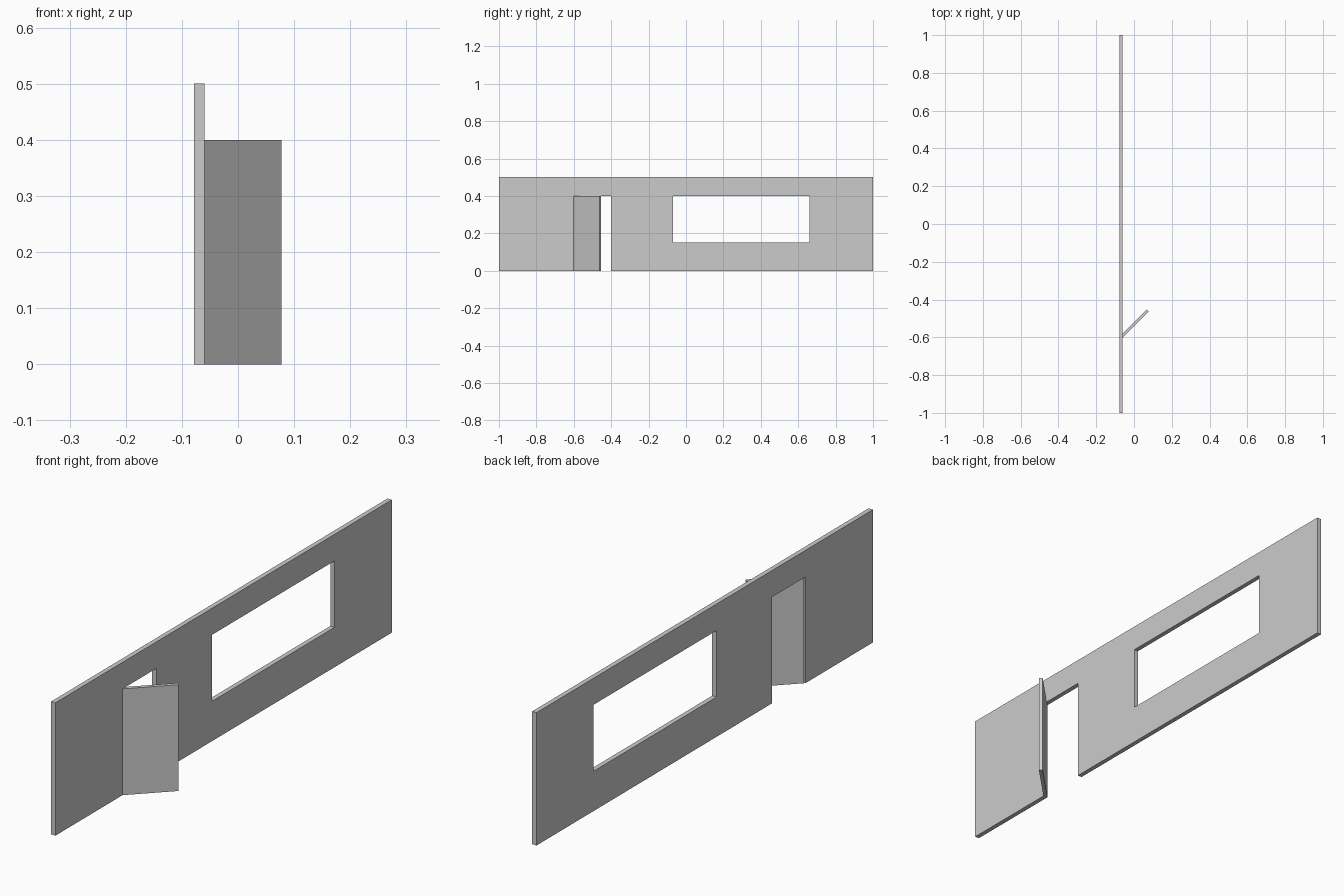
import bpy, bmesh
from math import radians
from mathutils import Matrix, Vector

if "Cube" in bpy.data.objects:
    bpy.data.objects.remove(bpy.data.objects["Cube"])

WALL_X, WALL_T = -0.069, 0.018
HEIGHT, HEAD, SILL = 0.5, 0.4, 0.15
DOOR_Y, DOOR_W, DOOR_T = (-0.6, -0.4), 0.2, 0.014
WINDOW_Y = (-0.07, 0.66)


def finish(name, bm):
    bmesh.ops.recalc_face_normals(bm, faces=bm.faces)
    mesh = bpy.data.meshes.new(name)
    bm.to_mesh(mesh)
    bm.free()
    obj = bpy.data.objects.new(name, mesh)
    bpy.context.collection.objects.link(obj)
    return obj


# Wall: panel grid with the doorway and window cells left out, then thickened
ys = [-1, *DOOR_Y, *WINDOW_Y, 1]
zs = [0, SILL, HEAD, HEIGHT]
openings = {(1, 0), (1, 1), (3, 1)}
x0 = WALL_X - WALL_T / 2
bm = bmesh.new()
grid = [[bm.verts.new((x0, y, z)) for z in zs] for y in ys]
for i in range(len(ys) - 1):
    for j in range(len(zs) - 1):
        if (i, j) not in openings:
            bm.faces.new((grid[i][j], grid[i + 1][j],
                          grid[i + 1][j + 1], grid[i][j + 1]))
ext = bmesh.ops.extrude_face_region(bm, geom=bm.faces[:], use_keep_orig=True)
moved = [g for g in ext["geom"] if isinstance(g, bmesh.types.BMVert)]
bmesh.ops.translate(bm, verts=moved, vec=(WALL_T, 0, 0))
finish("wall", bm)

# Door leaf: origin on the hinge line, swung open 45 degrees
bm = bmesh.new()
bmesh.ops.create_cube(bm, size=1)
bmesh.ops.scale(bm, verts=bm.verts, vec=(DOOR_T, DOOR_W, HEAD))
bmesh.ops.translate(bm, verts=bm.verts, vec=(0, DOOR_W / 2, HEAD / 2))
door = finish("door", bm)
door.location = (WALL_X, DOOR_Y[0], 0)
door.rotation_euler.z = radians(-45)
